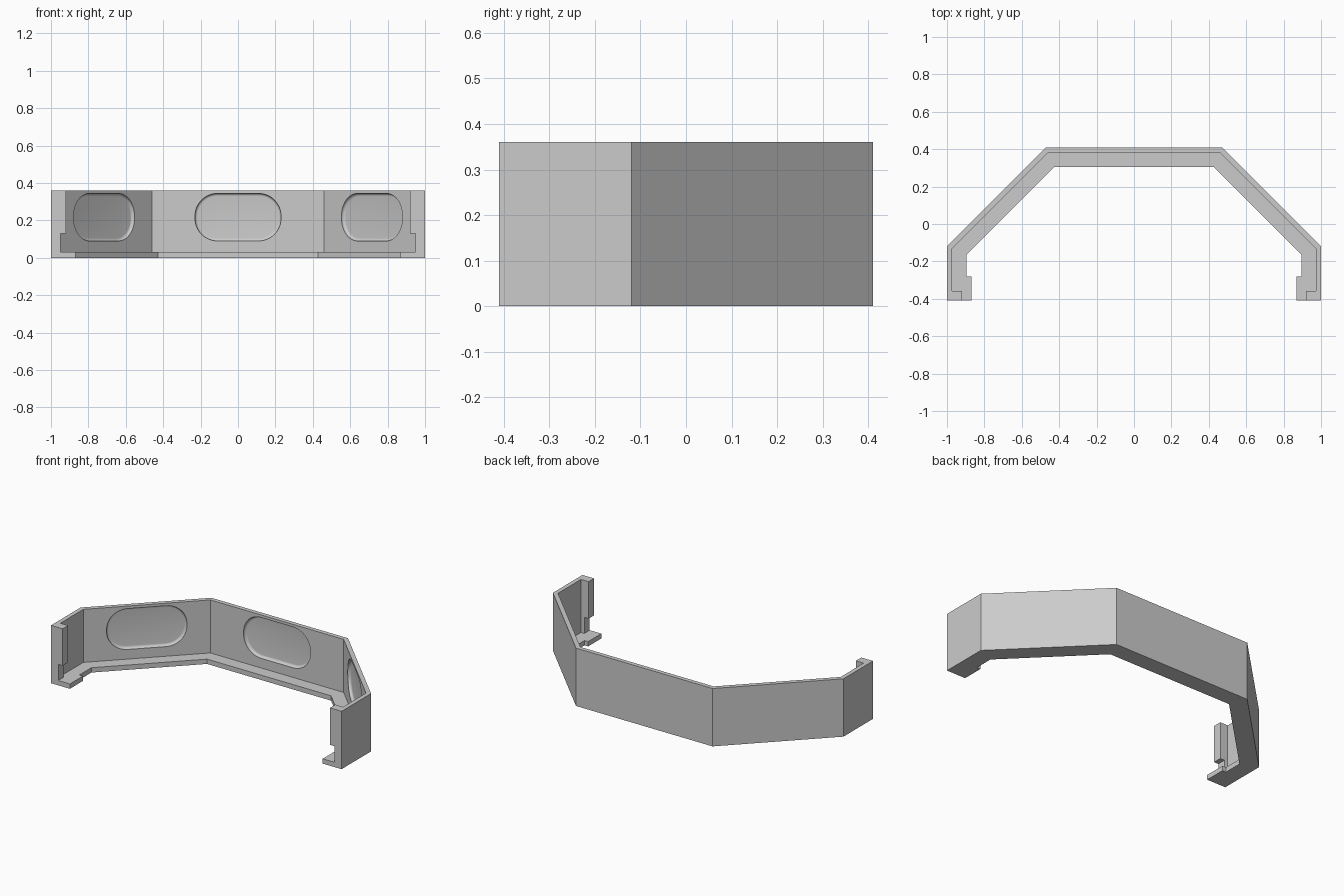
import bpy, bmesh, math
from mathutils import Matrix, Vector

old = bpy.data.objects.get("Cube")
if old:
    bpy.data.objects.remove(old, do_unlink=True)

HEIGHT, SHELF, WALL = 0.36, 0.03, 0.027

grey = bpy.data.materials.new("light grey")
grey.use_nodes = True
grey.diffuse_color = (0.6, 0.6, 0.6, 1)
grey.node_tree.nodes["Principled BSDF"].inputs["Base Color"].default_value = (0.6, 0.6, 0.6, 1)


def loft(name, rings):
    """Closed solid through rings with equal point counts."""
    bm = bmesh.new()
    loops = [[bm.verts.new(p) for p in ring] for ring in rings]
    n = len(loops[0])
    for a, b in zip(loops, loops[1:]):
        for i in range(n):
            j = (i + 1) % n
            bm.faces.new((a[i], a[j], b[j], b[i]))
    bm.faces.new(loops[0][::-1])
    bm.faces.new(loops[-1])
    bmesh.ops.recalc_face_normals(bm, faces=bm.faces)
    mesh = bpy.data.meshes.new(name)
    bm.to_mesh(mesh)
    bm.free()
    mesh.materials.append(grey)
    ob = bpy.data.objects.new(name, mesh)
    bpy.context.collection.objects.link(ob)
    return ob


def prism(name, outline, z0, z1):
    return loft(name, [[(x, y, z) for x, y in outline] for z in (z0, z1)])


def mirrored(half):
    return half + [(-x, y) for x, y in reversed(half)]


def cut(target, cutter):
    cutter.hide_render = True
    mod = target.modifiers.new("cut", "BOOLEAN")
    mod.operation = "DIFFERENCE"
    mod.solver = "EXACT"
    mod.object = cutter
    bpy.context.view_layer.objects.active = target
    bpy.ops.object.modifier_apply(modifier=mod.name)
    bpy.data.objects.remove(cutter, do_unlink=True)


# Band outline: along the outer wall, then back along the shelf edge
outer = [(1, -0.41), (1, -0.12), (0.47, 0.41)]
inner = [(0.427, 0.305), (0.895, -0.163), (0.895, -0.28), (0.87, -0.28), (0.87, -0.41)]
outline = mirrored(outer) + mirrored(inner[::-1])[::-1]
band = prism("angled_band", outline, 0, HEIGHT)

# Hollow above the shelf, leaving thin walls and end hooks
shift = WALL * math.tan(math.pi / 8)
corner_low = (1 - WALL, -0.12 - shift)
corner_high = (0.47 - shift, 0.41 - WALL)
hollow = [(0.92, -0.5), (0.92, -0.357), (1 - WALL, -0.357), corner_low, corner_high]
cut(band, prism("hollow_cutter", mirrored(hollow), SHELF, 0.5))

# Notch under each hook
for s in (1, -1):
    notch = [(s * 0.8, -0.5), (s * 0.95, -0.5), (s * 0.95, -0.3), (s * 0.8, -0.3)]
    cut(band, prism("notch_cutter", notch, SHELF, 0.13))


def rounded_ring(inset, depth, steps=12):
    """Rounded rectangle in the wall plane, y pointing into the wall."""
    w, h, r = 0.23, 0.127, 0.12
    pts = []
    for k, (sx, sz) in enumerate(((1, 1), (-1, 1), (-1, -1), (1, -1))):
        for i in range(steps + 1):
            a = (k + i / steps) * math.pi / 2
            pts.append(Vector((sx * (w - r) + (r - inset) * math.cos(a), depth,
                               sz * (h - r) + (r - inset) * math.sin(a))))
    return pts


# Shallow dished recesses on the inside of the three main walls
DEPTH, FILLET = 0.018, 0.015
profile = [(0, -0.02)]
for i in range(7):
    a = i / 6 * math.pi / 2
    profile.append((FILLET * (1 - math.cos(a)), DEPTH - FILLET * (1 - math.sin(a))))
mid = [(a + b) / 2 for a, b in zip(corner_low, corner_high)]
places = [(0, corner_high[1], 0), (mid[0], mid[1], -45), (-mid[0], mid[1], 45)]
for x, y, angle in places:
    place = Matrix.Translation((x, y, 0.217)) @ Matrix.Rotation(math.radians(angle), 4, "Z")
    rings = [[place @ p for p in rounded_ring(*step)] for step in profile]
    cut(band, loft("recess_cutter", rings))

# Smooth fillets, crisp corners
bpy.ops.object.select_all(action="DESELECT")
band.select_set(True)
bpy.context.view_layer.objects.active = band
bpy.ops.object.shade_smooth_by_angle(angle=math.radians(30))
